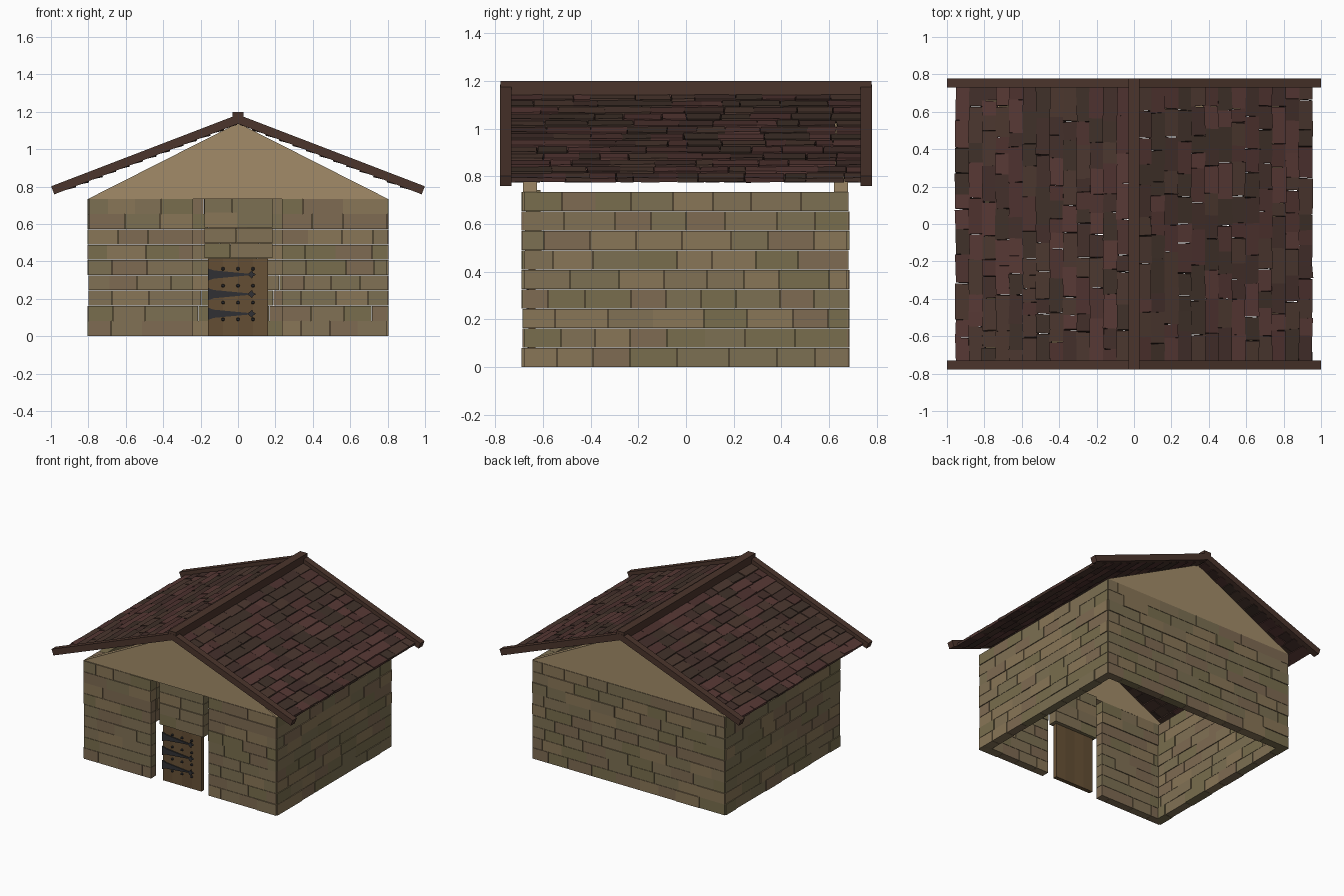
import bpy, bmesh, math, random
from mathutils import Matrix, Vector

if "Cube" in bpy.data.objects:
    bpy.data.objects.remove(bpy.data.objects["Cube"])

random.seed(7)


def mat(name, rgb):
    m = bpy.data.materials.new(name)
    m.diffuse_color = (*rgb, 1)
    m.use_nodes = True
    m.node_tree.nodes["Principled BSDF"].inputs["Base Color"].default_value = m.diffuse_color
    return m


STONE = [mat("stone_%d" % i, c) for i, c in enumerate([
    (0.22, 0.165, 0.09), (0.25, 0.18, 0.095), (0.20, 0.16, 0.085),
    (0.21, 0.145, 0.085), (0.19, 0.155, 0.075)])]
SHINGLE = [mat("shingle_%d" % i, c) for i, c in enumerate([
    (0.075, 0.032, 0.028), (0.055, 0.028, 0.023), (0.095, 0.04, 0.035),
    (0.05, 0.03, 0.022), (0.07, 0.038, 0.028)])]
PLASTER = [mat("plaster", (0.36, 0.26, 0.14))]
TRIM = [mat("trim_wood", (0.07, 0.035, 0.025))]
DOOR = [mat("door_wood_a", (0.125, 0.075, 0.033)), mat("door_wood_b", (0.14, 0.085, 0.038))]
IRON = [mat("iron", (0.03, 0.03, 0.033))]


def box(bm, lo, hi, m=Matrix(), mi=0, jitter=0.0):
    """Add a box between two corners, transformed by m."""
    lo, hi = Vector(lo), Vector(hi)
    geo = bmesh.ops.create_cube(bm, size=1)
    for v in geo["verts"]:
        p = Vector([(lo[i] + hi[i]) / 2 + v.co[i] * (hi[i] - lo[i]) for i in range(3)])
        p += Vector([random.uniform(-jitter, jitter) * k for k in (1, 1, 0.4)])
        v.co = m @ p
    for f in {f for v in geo["verts"] for f in v.link_faces}:
        f.material_index = mi


def prism(bm, pts, y0, y1):
    """Extrude an x-z outline from y0 to y1."""
    f = bm.faces.new([bm.verts.new((x, y0, z)) for x, z in pts])
    out = bmesh.ops.extrude_face_region(bm, geom=[f])["geom"]
    for v in out:
        if isinstance(v, bmesh.types.BMVert):
            v.co.y = y1


def finish(name, bm, mats):
    bmesh.ops.recalc_face_normals(bm, faces=bm.faces)
    me = bpy.data.meshes.new(name)
    bm.to_mesh(me)
    bm.free()
    for m in mats:
        me.materials.append(m)
    ob = bpy.data.objects.new(name, me)
    bpy.context.collection.objects.link(ob)
    return ob


COURSE, THICK = 0.735 / 9, 0.06


def brick_wall(name, a, b, m, first=0):
    """Courses of bricks from a to b along local x; outer face at local y = 0."""
    bm = bmesh.new()
    for row in range(first, 9):
        x = a
        length = random.uniform(0.08, 0.2)
        while x < b - 0.001:
            end = x + length
            if b - end < 0.07:
                end = b
            out = random.choice([0, 0, 0, 0.004])
            box(bm, (x + 0.001, -out, row * COURSE + (0.001 if row else 0)),
                (end - 0.001, THICK + out, (row + 1) * COURSE - 0.001),
                m, random.randrange(len(STONE)))
            x = end
            length = random.uniform(0.14, 0.22)
    return finish(name, bm, STONE)


# Stone walls
front = Matrix.Translation((0, -0.685, 0))
back = Matrix.Translation((0, 0.68, 0)) @ Matrix.Rotation(math.pi, 4, 'Z')
right = Matrix.Translation((0.8, 0, 0)) @ Matrix.Rotation(math.pi / 2, 4, 'Z')
left = Matrix.Translation((-0.8, 0, 0)) @ Matrix.Rotation(-math.pi / 2, 4, 'Z')
brick_wall("front_wall_left", -0.797, -0.24, front)
brick_wall("front_wall_right", 0.235, 0.797, front)
brick_wall("wall_above_door", -0.18, 0.185, Matrix.Translation((0, -0.67, 0.008)), 5)
brick_wall("back_wall", -0.797, 0.797, back)
brick_wall("right_wall", -0.68, 0.675, right)
brick_wall("left_wall", -0.675, 0.68, left)

# Plaster gables
for name, y0, y1 in (("front_gable", -0.683, -0.625), ("back_gable", 0.62, 0.678)):
    bm = bmesh.new()
    prism(bm, [(-0.8, 0.735), (0.8, 0.735), (0, 1.14)], y0, y1)
    finish(name, bm, PLASTER)

# Roof slopes: local x runs down the slope, local z is the slope normal
PITCH = math.radians(21)
ROWS, STEP = 13, 0.077
for side, turn in (("right", 0), ("left", math.pi)):
    slope = (Matrix.Translation((0, 0, 1.185)) @ Matrix.Rotation(turn, 4, 'Z')
             @ Matrix.Rotation(PITCH, 4, 'Y'))
    # Overlapping wooden shingles
    bm = bmesh.new()
    for row in range(ROWS):
        y = -0.745
        while y < 0.745:
            end = y + random.uniform(0.07, 0.2)
            if 0.745 - end < 0.06:
                end = 0.745
            tilt = (slope @ Matrix.Translation((0.03 + (row + 0.5) * STEP, 0, -0.037))
                    @ Matrix.Rotation(-0.1 + random.uniform(-0.04, 0.04), 4, 'Y'))
            box(bm, (-0.043, y + 0.001, -0.009), (0.041, end - 0.001, 0.009), tilt,
                random.randrange(len(SHINGLE)), 0.004)
            y = end
    finish(side + "_shingles", bm, SHINGLE)
    # Barge boards along the gable edges
    bm = bmesh.new()
    for y in (-0.755, 0.755):
        box(bm, (0, y - 0.024, -0.046), (1.07, y + 0.024, 0), slope)
    finish(side + "_barge_boards", bm, TRIM)

# Ridge beam
bm = bmesh.new()
box(bm, (-0.03, -0.778, 1.14), (0.03, 0.778, 1.2))
finish("ridge_beam", bm, TRIM)

# Door boards
bm = bmesh.new()
for i in range(4):
    x = -0.16 + i * 0.08
    box(bm, (x, -0.66, 0), (x + 0.08, -0.63, 0.415), mi=i % 2)
finish("door", bm, DOOR)

# Tapered strap hinges with pointed tips
bm = bmesh.new()
for z in (0.12, 0.225, 0.33):
    prism(bm, [(-0.16, z - 0.033), (-0.13, z - 0.022), (0.06, z - 0.004),
               (0.06, z + 0.004), (-0.13, z + 0.022), (-0.16, z + 0.033)], -0.668, -0.658)
    prism(bm, [(0.05, z), (0.062, z - 0.01), (0.075, z - 0.022), (0.08, z - 0.01), (0.096, z),
               (0.08, z + 0.01), (0.075, z + 0.022), (0.062, z + 0.01)], -0.669, -0.657)
finish("door_hinges", bm, IRON)

# Door studs
bm = bmesh.new()
for x in (-0.08, 0, 0.08):
    for z in (0.09, 0.18, 0.27, 0.36):
        bmesh.ops.create_cone(bm, cap_ends=True, segments=8, radius1=0.01, radius2=0.006, depth=0.014,
                              matrix=Matrix.Translation((x, -0.665, z)) @ Matrix.Rotation(math.pi / 2, 4, 'X'))
finish("door_studs", bm, IRON)
